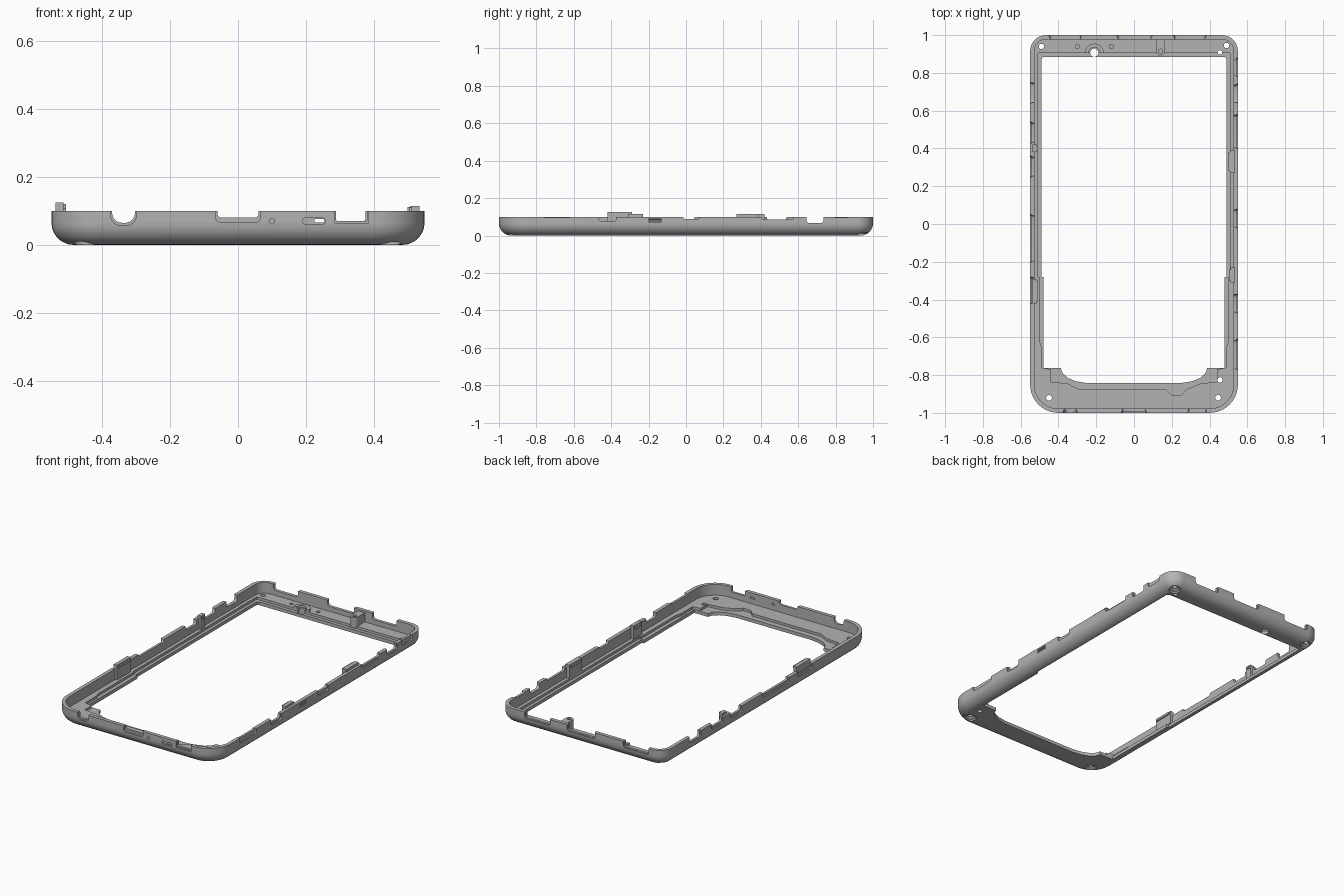
import bpy, bmesh, math
from mathutils import Matrix, Vector

if "Cube" in bpy.data.objects:
    bpy.data.objects.remove(bpy.data.objects["Cube"], do_unlink=True)

grey = bpy.data.materials.new("plain grey")
grey.use_nodes = True
GREY = (0.45, 0.45, 0.45, 1)
grey.diffuse_color = GREY
grey.node_tree.nodes["Principled BSDF"].inputs["Base Color"].default_value = GREY

W, L, H = 0.55, 1.0, 0.1          # half width, half length, rim height
WALL, FLOOR, LIP, ROUND = 0.022, 0.035, 0.02, 0.065
UP = Matrix.Identity(4)
SIDE = Matrix(((0, 0, 1, 0), (1, 0, 0, 0), (0, 1, 0, 0), (0, 0, 0, 1)))
END = Matrix(((1, 0, 0, 0), (0, 0, -1, 0), (0, 1, 0, 0), (0, 0, 0, 1)))


def loft(name, rings, matrix=UP):
    """Closed solid through rings of equal point count."""
    bm = bmesh.new()
    rows = [[bm.verts.new(matrix @ Vector(p)) for p in ring] for ring in rings]
    n = len(rows[0])
    for a, b in zip(rows, rows[1:]):
        for i in range(n):
            j = (i + 1) % n
            bm.faces.new((a[i], a[j], b[j], b[i]))
    bm.faces.new(rows[0][::-1])
    bm.faces.new(rows[-1])
    bmesh.ops.recalc_face_normals(bm, faces=bm.faces)
    mesh = bpy.data.meshes.new(name)
    bm.to_mesh(mesh)
    bm.free()
    mesh.materials.append(grey)
    ob = bpy.data.objects.new(name, mesh)
    bpy.context.collection.objects.link(ob)
    return ob


def prism(name, outline, lo, hi, matrix=UP):
    return loft(name, [[(x, y, d) for x, y in outline] for d in (lo, hi)], matrix)


def box(name, x0, x1, y0, y1, z0, z1):
    return prism(name, [(x0, y0), (x1, y0), (x1, y1), (x0, y1)], z0, z1)


def circle(x, y, r, n=24):
    return [(x + r * math.cos(2 * math.pi * i / n), y + r * math.sin(2 * math.pi * i / n))
            for i in range(n)]


def rounded(x0, x1, y0, y1, r_low, r_high, n=10):
    """Rounded rectangle with separate lower and upper corner radii."""
    pts = []
    for k, (x, y, r) in enumerate(((x1, y1, r_high), (x0, y1, r_high), (x0, y0, r_low), (x1, y0, r_low))):
        cx = x - r if x == x1 else x + r
        cy = y - r if y == y1 else y + r
        for i in range(n + 1):
            a = math.pi / 2 * (k + i / n)
            pts.append((cx + r * math.cos(a), cy + r * math.sin(a)))
    return pts


def shell(inset):
    return rounded(-W + inset, W - inset, -L + inset, L - inset, 0.15 - inset, 0.085 - inset)


def cut(target, cutter):
    mod = target.modifiers.new("cut", "BOOLEAN")
    mod.operation, mod.solver, mod.object = "DIFFERENCE", "EXACT", cutter
    bpy.context.view_layer.objects.active = target
    bpy.ops.object.modifier_apply(modifier=mod.name)
    bpy.data.objects.remove(cutter, do_unlink=True)


# Outer body with a rounded lower edge
rings = []
for i in range(9):
    a = math.pi / 2 * i / 8
    rings.append([(x, y, ROUND * (1 - math.cos(a))) for x, y in shell(ROUND * (1 - math.sin(a)))])
rings.append([(x, y, H) for x, y in shell(0)])
frame = loft("bezel_frame", rings)

# Tray cavity
cut(frame, prism("cavity", shell(WALL), FLOOR, 0.2))

# Lower lip around the opening
lip = [(-0.508, 0.905), (-0.508, -0.28), (-0.5, -0.28), (-0.5, -0.62), (-0.49, -0.65), (-0.49, -0.76),
       (-0.44, -0.77), (-0.44, -0.835), (-0.35, -0.845), (-0.29, -0.875), (0.17, -0.875), (0.2, -0.905),
       (0.25, -0.905), (0.28, -0.875), (0.35, -0.845), (0.44, -0.835), (0.44, -0.77), (0.49, -0.76),
       (0.49, -0.65), (0.5, -0.62), (0.5, -0.28), (0.508, -0.28), (0.508, 0.905)]
cut(frame, prism("lip_cut", lip, LIP, 0.2))

# Main opening, mirrored about the centre line
half = [(0.48, 0.885), (0.488, 0.877), (0.49, 0.865), (0.49, -0.28), (0.478, -0.28), (0.478, -0.762),
        (0.388, -0.762), (0.378, -0.79), (0.35, -0.815), (0.31, -0.832), (0.25, -0.842)]
cut(frame, prism("opening", half + [(-x, y) for x, y in reversed(half)], -0.1, 0.2))

# Rim notches: a full-depth gap inside a shallow outer recess
def notch(matrix, sign, a, b, recess, gap, r=0.015):
    edge = W if matrix is SIDE else L
    face = sign * edge * (1 if matrix is SIDE else -1)
    s = 1 if face > 0 else -1
    for bottom, depth, trim in ((recess, 0.008, 0), (gap, 0.035, 0.004)):
        if bottom < H:
            outline = rounded(a + trim, b - trim, bottom, 0.2, r, 0.01, 5)
            lo, hi = sorted((face - s * depth, face + s * 0.05))
            cut(frame, prism("notch", outline, lo, hi, matrix))


for a, b, recess, gap, r in ((-0.375, -0.3, 0.058, 0.065, 0.028), (-0.065, 0.065, 0.067, 0.08, 0.012),
                             (0.285, 0.385, 0.063, 0.07, 0.005)):
    notch(END, -1, a, b, recess, gap, r)
for a, b in ((-0.45, -0.28), (-0.09, 0.095), (0.21, 0.38)):
    notch(END, 1, a, b, 0.062, 0.064)
for a, b, recess, gap in ((-0.77, -0.61, 0.07, 0.095), (-0.47, -0.37, 0.063, 0.075), (-0.02, 0.08, 0.068, 0.088),
                          (0.4, 0.58, 0.075, 0.085), (0.64, 0.74, 0.065, 0.067), (0.78, 0.88, 0.068, 0.095)):
    notch(SIDE, 1, a, b, recess, gap)
for a, b, recess, gap in ((0.64, 0.75, 0.062, 0.064), (0.43, 0.54, 0.065, 0.075), (0.25, 0.36, 0.065, 0.075),
                          (-0.2, 0.05, 0.07, 0.085), (-0.42, -0.28, 0.07, 0.085)):
    notch(SIDE, -1, a, b, recess, gap)

# Small ports in the front wall and grille slots in the side wall
cut(frame, prism("pin_hole", circle(0.1, 0.07, 0.008, 16), 0.95, 1.05, END))
cut(frame, prism("port_recess", rounded(0.19, 0.258, 0.062, 0.079, 0.008, 0.008, 5), 0.993, 1.05, END))
cut(frame, prism("port", rounded(0.225, 0.255, 0.066, 0.076, 0.0045, 0.0045, 5), 0.95, 1.05, END))
for z in (0.071, 0.079, 0.087):
    cut(frame, prism("grille", [(-0.2, z), (-0.13, z), (-0.13, z + 0.004), (-0.2, z + 0.004)], 0.54, 0.6, SIDE))

# Screw holes, countersunk from below at the corners
for x, y, r, sunk in ((-0.49, 0.94, 0.014, True), (0.49, 0.945, 0.014, True), (-0.45, -0.92, 0.015, True),
                      (0.445, -0.92, 0.015, True), (0.455, 0.908, 0.012, False), (0.455, -0.825, 0.014, False),
                      (-0.21, 0.907, 0.022, False)):
    cut(frame, prism("hole", circle(x, y, r), -0.1, 0.2))
    if sunk:
        cut(frame, loft("countersink", [[(u, v, z) for u, v in circle(x, y, k)]
                                        for z, k in ((-0.02, 0.034), (0.01, 0.034), (0.022, 0.012))]))
for x in (-0.3, -0.12):
    cut(frame, prism("dimple", circle(x, 0.94, 0.011), 0.025, 0.2))

# Lens collar, a half ring beside the round hole
def arc(r, angles):
    return [(-0.21 + r * math.cos(a), 0.905 + r * math.sin(a)) for a in angles]


sweep = [math.pi * i / 20 for i in range(21)]
collar = prism("lens_collar", arc(0.05, sweep) + arc(0.03, sweep[::-1]), FLOOR - 0.005, 0.048)

# Upright screw post on the back plate
post = prism("screw_post", [(0.118, 0.985)] + [(0.141 + 0.023 * math.cos(a), 0.915 + 0.023 * math.sin(a))
             for a in (math.pi * (1 + i / 10) for i in range(11))] + [(0.164, 0.985)], 0.025, 0.09)
cut(post, prism("post_hole", circle(0.141, 0.915, 0.011), 0.05, 0.2))

# Snap tabs standing above the side rims
for name, x0, x1, y0, y1, top in (("left_front_tab", 0.512, 0.535, -0.31, -0.23, 0.114),
                                  ("left_back_tab", 0.508, 0.535, 0.27, 0.39, 0.115),
                                  ("right_front_tab", -0.538, -0.515, -0.42, -0.29, 0.125),
                                  ("right_back_tab", -0.538, -0.515, 0.38, 0.42, 0.115)):
    box(name, x0, x1, y0, y1, FLOOR - 0.005, top)
    inner = x0 if x0 > 0 else x1
    s = 1 if x0 > 0 else -1
    lo, hi = sorted((inner - s * 0.008, inner + s * 0.01))
    box(name + "_hook", lo, hi, y0 + 0.01, y1 - 0.01, top - 0.018, top - 0.004)

# Smooth the round edge while keeping the sharp corners
bpy.ops.object.select_all(action="DESELECT")
for ob in (frame, collar, post):
    ob.select_set(True)
bpy.context.view_layer.objects.active = frame
bpy.ops.object.shade_smooth_by_angle(angle=math.radians(30))
